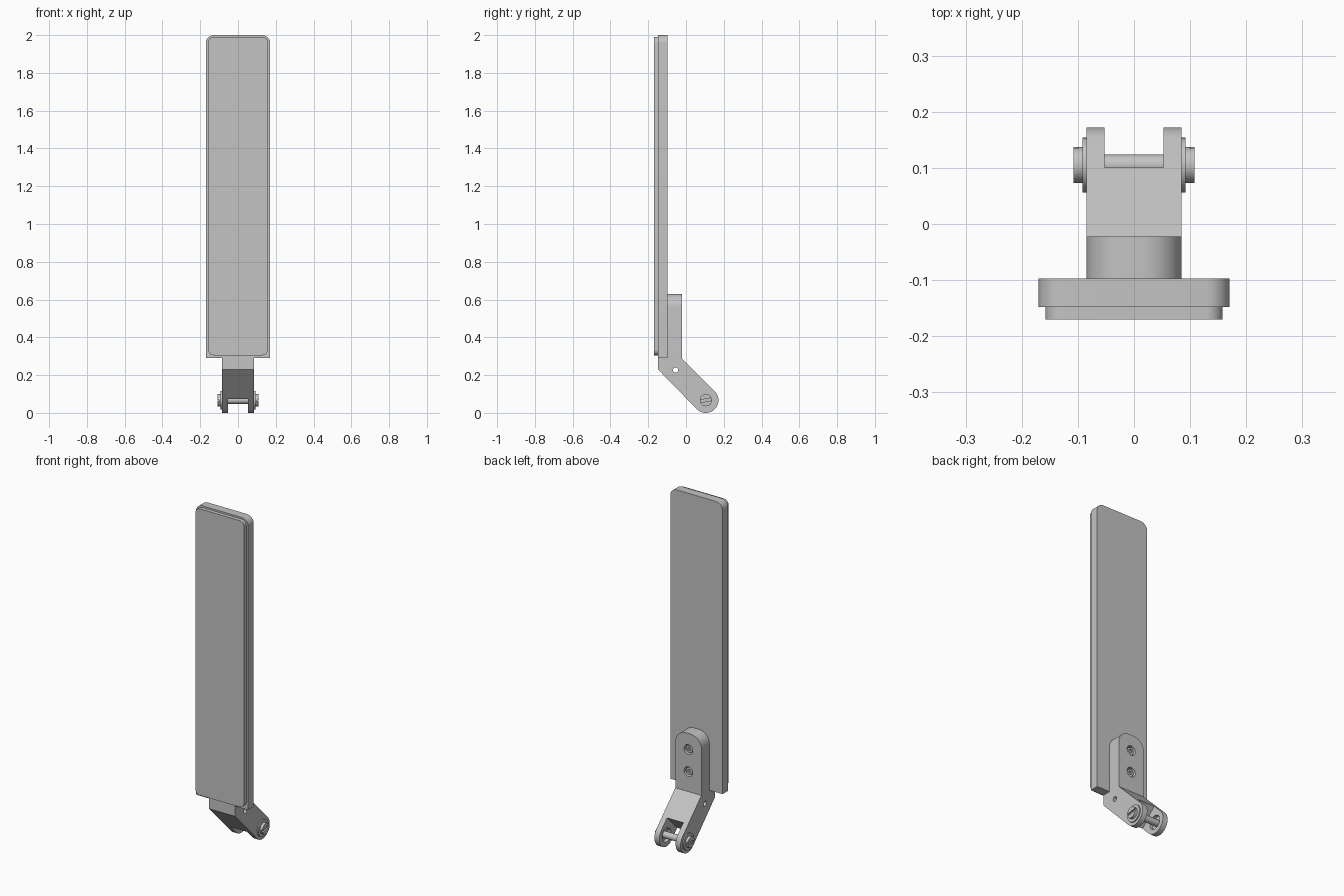
import bpy, bmesh, math
from mathutils import Vector

cube = bpy.data.objects.get("Cube")
if cube:
    bpy.data.objects.remove(cube, do_unlink=True)

metal = bpy.data.materials.new("grey_metal")
metal.use_nodes = True
GREY = (0.55, 0.55, 0.55, 1)
metal.diffuse_color = GREY
metal.node_tree.nodes["Principled BSDF"].inputs["Base Color"].default_value = GREY


def prism(name, pts, axis, lo, hi, bevel=None):
    """Extrude an outline along x (points are y, z) or along y (points are x, z)."""
    bm = bmesh.new()
    place = (lambda p: (lo, p[0], p[1])) if axis == "x" else (lambda p: (p[0], lo, p[1]))
    face = bm.faces.new([bm.verts.new(place(p)) for p in pts])
    out = bmesh.ops.extrude_face_region(bm, geom=[face])
    verts = [v for v in out["geom"] if isinstance(v, bmesh.types.BMVert)]
    shift = Vector((hi - lo, 0, 0)) if axis == "x" else Vector((0, hi - lo, 0))
    bmesh.ops.translate(bm, verts=verts, vec=shift)
    if bevel:
        rule, radius = bevel
        edges = [e for e in bm.edges if rule(e)]
        bmesh.ops.bevel(bm, geom=edges, offset=radius, segments=10, profile=0.5, affect="EDGES")
    bmesh.ops.recalc_face_normals(bm, faces=bm.faces[:])
    mesh = bpy.data.meshes.new(name)
    bm.to_mesh(mesh)
    bm.free()
    mesh.materials.append(metal)
    obj = bpy.data.objects.new(name, mesh)
    bpy.context.collection.objects.link(obj)
    return obj


def arc(cx, cy, r, start, end, n=10):
    angles = [math.radians(start + (end - start) * i / n) for i in range(n + 1)]
    return [(cx + r * math.cos(a), cy + r * math.sin(a)) for a in angles]


def circle(cx, cy, r, n=40):
    return arc(cx, cy, r, 0, 360, n)[:-1]


def panel_outline(half, z0, z1, r_top, r_bottom):
    pts = arc(half - r_top, z1 - r_top, r_top, 0, 90)
    pts += arc(-half + r_top, z1 - r_top, r_top, 90, 180)
    if r_bottom:
        pts += arc(-half + r_bottom, z0 + r_bottom, r_bottom, 180, 270)
        pts += arc(half - r_bottom, z0 + r_bottom, r_bottom, 270, 360)
    else:
        pts += [(-half, z0), (half, z0)]
    return pts


def cut(obj, *cutters):
    bpy.context.view_layer.objects.active = obj
    for c in cutters:
        mod = obj.modifiers.new("cut", "BOOLEAN")
        mod.operation, mod.solver, mod.object = "DIFFERENCE", "EXACT", c
        bpy.ops.object.modifier_apply(modifier=mod.name)
        bpy.data.objects.remove(c, do_unlink=True)


def bar(cy, cz, length, width, degrees):
    """Rectangle outline turned about its centre."""
    a = math.radians(degrees)
    u = Vector((math.cos(a), math.sin(a))) * length / 2
    v = Vector((-math.sin(a), math.cos(a))) * width / 2
    c = Vector((cy, cz))
    return [c + u + v, c - u + v, c - u - v, c + u - v]


# Long backing plate and raised pad on its front
PLATE_FRONT, PLATE_BACK, BACK = -0.148, -0.097, -0.022
parts = [
    prism("backing_plate", panel_outline(0.17, 0.29, 2.0, 0.042, 0), "y", PLATE_FRONT, PLATE_BACK),
    prism("front_pad", panel_outline(0.158, 0.305, 1.99, 0.03, 0.03), "y", -0.17, PLATE_FRONT),
]

# Bent bracket with a rounded top and a round pivot end
PY, PZ, R = 0.105, 0.067, 0.067
side = [(PLATE_BACK, 0.63), (PLATE_BACK, 0.29), (PLATE_FRONT, 0.29), (PLATE_FRONT, 0.23)]
side += arc(PY, PZ, R, 225, 405, 24) + [(BACK, 0.288), (BACK, 0.63)]
top_corner = lambda e: all(v.co.z > 0.62 for v in e.verts) and \
    abs(e.verts[0].co.x - e.verts[1].co.x) < 0.01
bracket = prism("bracket", side, "x", -0.085, 0.085, (top_corner, 0.07))

# Fork slot, cross hole, pivot bores and screw recesses
n, d = Vector((1, 1)).normalized(), Vector((1, -1)).normalized()
p = Vector((0.10, 0.166))
slot = [p + n * 0.05, p - n * 0.2, p - n * 0.2 + d * 0.3, p + n * 0.05 + d * 0.3]
cut(bracket,
    prism("slot_cutter", slot, "x", -0.053, 0.053),
    prism("hole_cutter", circle(-0.055, 0.227, 0.014, 24), "x", -0.2, 0.2),
    prism("bore_cutter", circle(PY, PZ, 0.04), "x", -0.072, 0.072))
SCREWS = (0.406, 0.536)
for z in SCREWS:
    cut(bracket, prism("recess_cutter", circle(0, z, 0.028), "y", BACK - 0.025, BACK + 0.05))
parts.append(bracket)

# Socket screws sunk in the back of the bracket
for name, z in zip(("lower_screw", "upper_screw"), SCREWS):
    screw = prism(name, circle(0, z, 0.021, 32), "y", BACK - 0.03, BACK - 0.008)
    cut(screw, prism("socket_cutter", circle(0, z, 0.011, 6), "y", BACK - 0.02, BACK + 0.01))
    parts.append(screw)

# Pivot pin with a washer and a slotted head on each side
parts.append(prism("pivot_pin", circle(PY, PZ, 0.019, 32), "x", -0.09, 0.09))
for label, s in (("left", 1), ("right", -1)):
    parts.append(prism(label + "_washer", circle(PY, PZ, 0.049), "x", s * 0.08, s * 0.092))
    head = prism(label + "_pin_head", circle(PY, PZ, 0.032), "x", s * 0.09, s * 0.108)
    cut(head, prism("head_cutter", bar(PY, PZ, 0.1, 0.014, 10), "x", s * 0.1, s * 0.13))
    parts.append(head)

# Smooth round surfaces, keep edges sharp
bpy.ops.object.select_all(action="DESELECT")
for obj in parts:
    obj.select_set(True)
bpy.context.view_layer.objects.active = parts[0]
bpy.ops.object.shade_smooth_by_angle(angle=math.radians(30))
